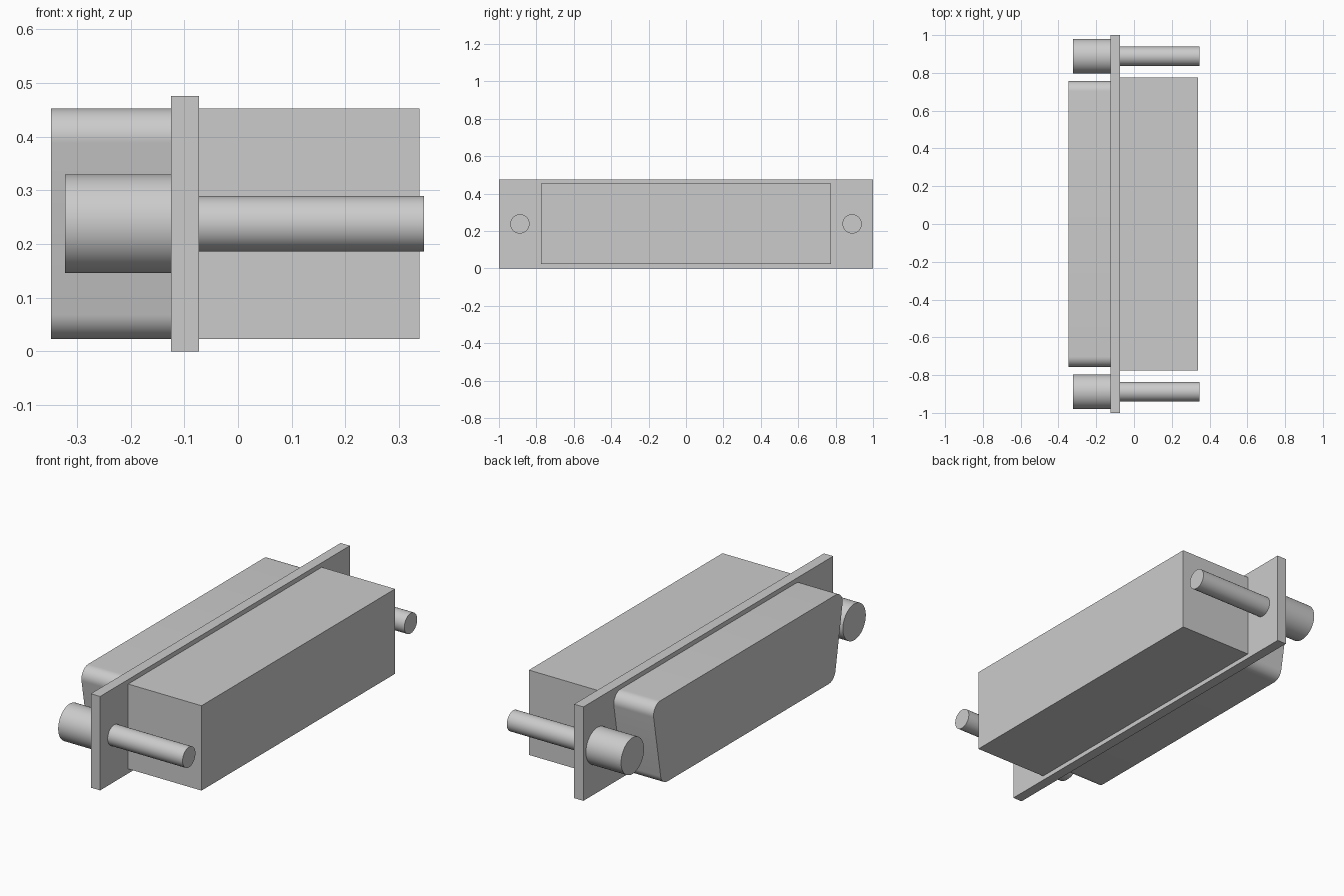
import bpy
import bmesh
from math import radians, sin, cos, tan, pi

if "Cube" in bpy.data.objects:
    bpy.data.objects.remove(bpy.data.objects["Cube"], do_unlink=True)

grey = bpy.data.materials.new("light_grey")
grey.use_nodes = True
colour = (0.6, 0.6, 0.6, 1)
grey.diffuse_color = colour
grey.node_tree.nodes["Principled BSDF"].inputs["Base Color"].default_value = colour

MID_Z = 0.238
PLATE_BACK, PLATE_FRONT = -0.125, -0.073


def extrude_profile(name, profile, x0, x1, smooth=False):
    """Extrude a closed (y, z) profile along x."""
    bm = bmesh.new()
    base = bm.faces.new([bm.verts.new((x0, y, z)) for y, z in profile])
    result = bmesh.ops.extrude_face_region(bm, geom=[base], use_keep_orig=True)
    moved = [v for v in result["geom"] if isinstance(v, bmesh.types.BMVert)]
    bmesh.ops.translate(bm, verts=moved, vec=(x1 - x0, 0, 0))
    bmesh.ops.recalc_face_normals(bm, faces=bm.faces)
    mesh = bpy.data.meshes.new(name)
    bm.to_mesh(mesh)
    bm.free()
    mesh.materials.append(grey)
    obj = bpy.data.objects.new(name, mesh)
    bpy.context.collection.objects.link(obj)
    if smooth:
        bpy.ops.object.select_all(action="DESELECT")
        obj.select_set(True)
        bpy.context.view_layer.objects.active = obj
        bpy.ops.object.shade_smooth_by_angle(angle=radians(30))
    return obj


def arc(y, z, r, start, end, steps):
    angles = [radians(start + (end - start) * i / steps) for i in range(steps + 1)]
    return [(y + r * cos(a), z + r * sin(a)) for a in angles]


def rectangle(half_width, z0, z1):
    return [(-half_width, z0), (half_width, z0), (half_width, z1), (-half_width, z1)]


# Flange plate and rear housing
extrude_profile("flange_plate", rectangle(1, 0, 0.476), PLATE_BACK, PLATE_FRONT)
extrude_profile("housing_block", rectangle(0.775, 0.023, 0.453), PLATE_FRONT, 0.338)

# Tapered shell, wider at the top, with rounded corners
radius, slant = 0.055, 10
top_z, low_z = 0.453 - radius, 0.023 + radius
top_y = 0.757 - radius
low_y = top_y - (top_z - low_z) * tan(radians(slant))
side = arc(low_y, low_z, radius, -90, -slant, 12) + arc(top_y, top_z, radius, -slant, 90, 12)
shell = side + [(-y, z) for y, z in reversed(side)]
extrude_profile("tapered_shell", shell, -0.348, PLATE_BACK, True)

# Screw heads and shafts at both ends of the plate
for label, y in (("front", -0.888), ("back", 0.888)):
    for part, r, x0, x1 in (("screw_head", 0.092, -0.322, PLATE_BACK),
                            ("screw_shaft", 0.0515, PLATE_FRONT, 0.347)):
        circle = arc(y, MID_Z, r, 0, 360, 48)[:-1]
        extrude_profile(f"{label}_{part}", circle, x0, x1, True)
